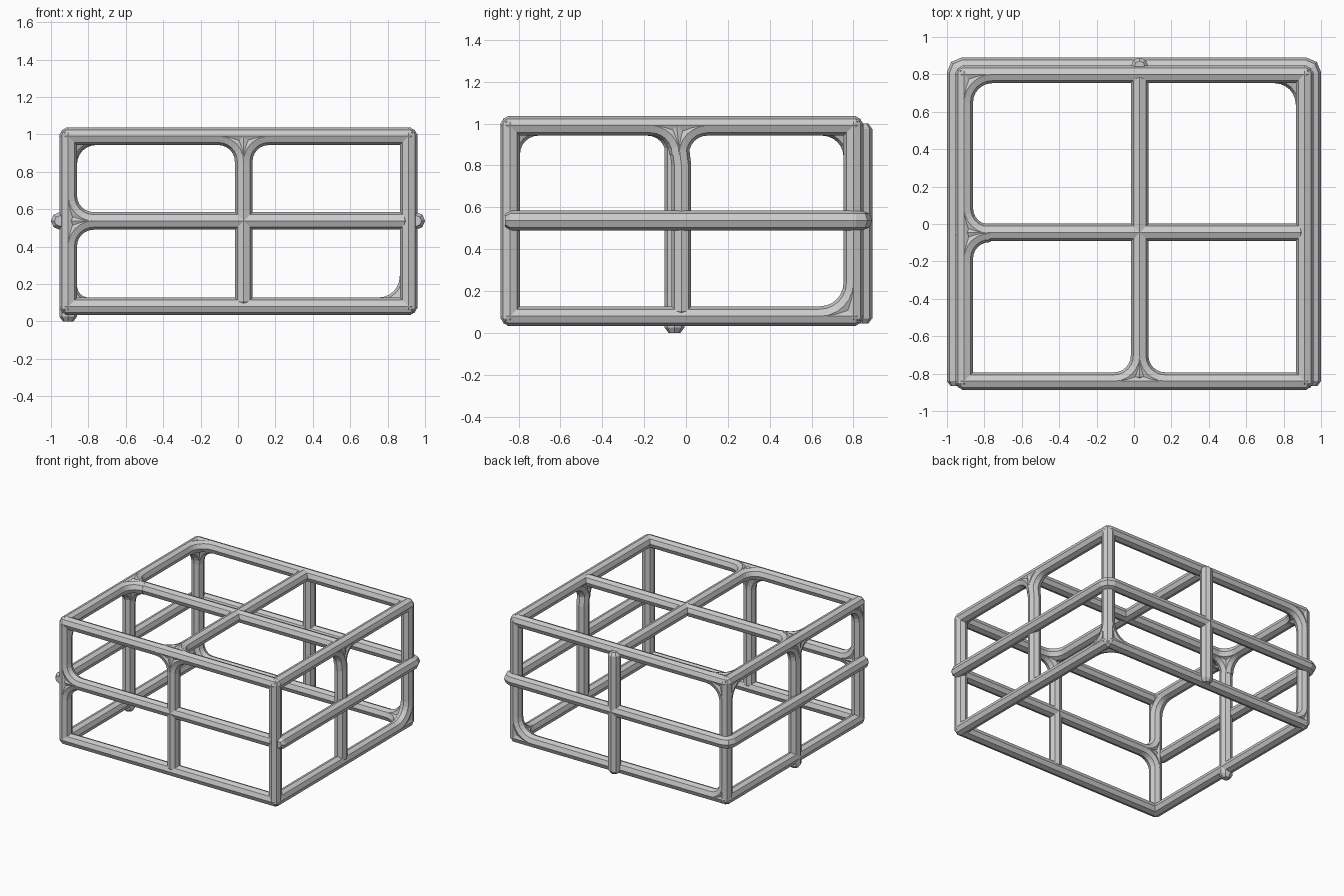
import bpy, bmesh, math
from mathutils import Vector as V

if "Cube" in bpy.data.objects:
    bpy.data.objects.remove(bpy.data.objects["Cube"])

R = 0.047                      # bar radius (eight sided, one ridge facing out)
L, C, RT = -0.908, 0.03, 0.912 # left / centre / right
F, M, B = -0.84, -0.045, 0.80  # front / middle / back
LO, MID, HI = 0.08, 0.537, 0.99
X, Y, Z = V((1, 0, 0)), V((0, 1, 0)), V((0, 0, 1))


def tube(bm, pts, normal, radii):
    """Sweep an octagon along a planar path."""
    pts = [V(p) for p in pts]
    rings = []
    for i, p in enumerate(pts):
        a = (p - pts[i - 1]).normalized() if i else (pts[1] - p).normalized()
        b = (pts[i + 1] - p).normalized() if i < len(pts) - 1 else a
        t = (a + b).normalized()
        side = t.cross(normal) / max(t.dot(a), 0.5)
        rings.append([bm.verts.new(p + radii[i] * (math.cos(k * math.pi / 4) * side
                      + math.sin(k * math.pi / 4) * normal)) for k in range(8)])
    for r0, r1 in zip(rings, rings[1:]):
        for k in range(8):
            bm.faces.new((r0[k], r0[(k + 1) % 8], r1[(k + 1) % 8], r1[k]))
    bm.faces.new(rings[0][::-1])
    bm.faces.new(rings[-1])


def finish(bm, name):
    bmesh.ops.recalc_face_normals(bm, faces=bm.faces[:])
    me = bpy.data.meshes.new(name)
    bm.to_mesh(me)
    bm.free()
    bpy.context.collection.objects.link(bpy.data.objects.new(name, me))


def bar(name, path, over0=0.035, over1=0.035, normal=None):
    """Bar with softly tapered ends that run a little past the joints."""
    p = [V(q) for q in path]
    d0, d1 = (p[0] - p[1]).normalized(), (p[-1] - p[-2]).normalized()
    if normal is None:
        normal = Z if abs(d0.z) < 0.5 else X
    a, b = p[0] + d0 * over0, p[-1] + d1 * over1
    pts = [a, a - d0 * 0.025] + p[1:-1] + [b - d1 * 0.025, b]
    bm = bmesh.new()
    tube(bm, pts, normal, [R * 0.6] + [R] * (len(pts) - 2) + [R * 0.6])
    finish(bm, name)


def fillets(name, corner, pairs, size=0.135):
    """Curved webs between pairs of bar directions leaving a joint."""
    c = V(corner)
    bm = bmesh.new()
    for u, v in pairs:
        o = c + (u + v) * size
        arc = [o - size * (u * math.cos(t) + v * math.sin(t))
               for t in (i * math.pi / 12 for i in range(7))]
        tube(bm, arc, u.cross(v), [R] * 7)
    finish(bm, name)


# top and bottom rectangles
for tag, z in (("top", HI), ("bottom", LO)):
    for side, y in (("front", F), ("back", B)):
        bar(f"{tag}_{side}_rail", [(L, y, z), (RT, y, z)])
    for side, x in (("left", L), ("right", RT)):
        bar(f"{tag}_{side}_rail", [(x, F, z), (x, B, z)])

# corner posts
for sx, x in (("left", L), ("right", RT)):
    for sy, y in (("front", F), ("back", B)):
        bar(f"{sy}_{sx}_post", [(x, y, LO), (x, y, HI)])

# middle posts of the four sides
bar("front_middle_post", [(C, F, LO), (C, F, HI)], 0, 0.02)
bar("right_middle_post", [(RT, -0.022, LO), (RT, -0.022, 0.8), (RT, M, HI)], 0, 0.02)
bar("left_middle_post", [(L, -0.055, 0), (L, -0.055, HI)], 0, 0.035)
bar("back_middle_post", [(C, 0.843, 0.045), (C, 0.843, 1.0)], 0, 0)

# cross on the top
bar("top_long_crossbar", [(C, F, HI), (C, B, HI)], 0, 0)
bar("top_wide_crossbar", [(L, M, HI), (RT, M, HI)], 0, 0)

# mid-height belt: straight front bar, wrapped bar around sides and back
bar("front_mid_rail", [(L, F, MID), (RT, F, MID)], 0, 0)
xo, yo = 0.953, 0.843
bar("side_and_back_mid_rail",
    [(-xo, -0.865, MID), (-xo, yo - 0.04, MID), (-xo + 0.012, yo - 0.012, MID),
     (-xo + 0.04, yo, MID), (xo - 0.04, yo, MID), (xo - 0.012, yo - 0.012, MID),
     (xo, yo - 0.04, MID), (xo, -0.865, MID)], 0, 0)

# webbed joints
fillets("front_top_joint", (C, F, HI), [(X, -Z), (-X, -Z), (X, Y), (-X, Y)])
fillets("left_top_joint", (L, -0.05, HI), [(Y, -Z), (-Y, -Z), (X, Y), (X, -Y), (X, -Z)])
fillets("right_top_joint", (RT, -0.033, HI), [(Y, -Z), (-Y, -Z)])
fillets("front_left_mid_joint", (L, F, MID), [(X, Z), (X, -Z)])
fillets("back_left_top_joint", (L, B, HI), [(X, -Y), (X, -Z), (-Y, -Z)], 0.15)
fillets("back_right_bottom_joint", (RT, B, LO), [(-X, -Y), (-X, Z), (-Y, Z)], 0.16)
fillets("front_left_top_joint", (L, F, HI), [(Y, -Z)])
fillets("back_left_bottom_joint", (L, B, LO), [(X, Z)], 0.11)
